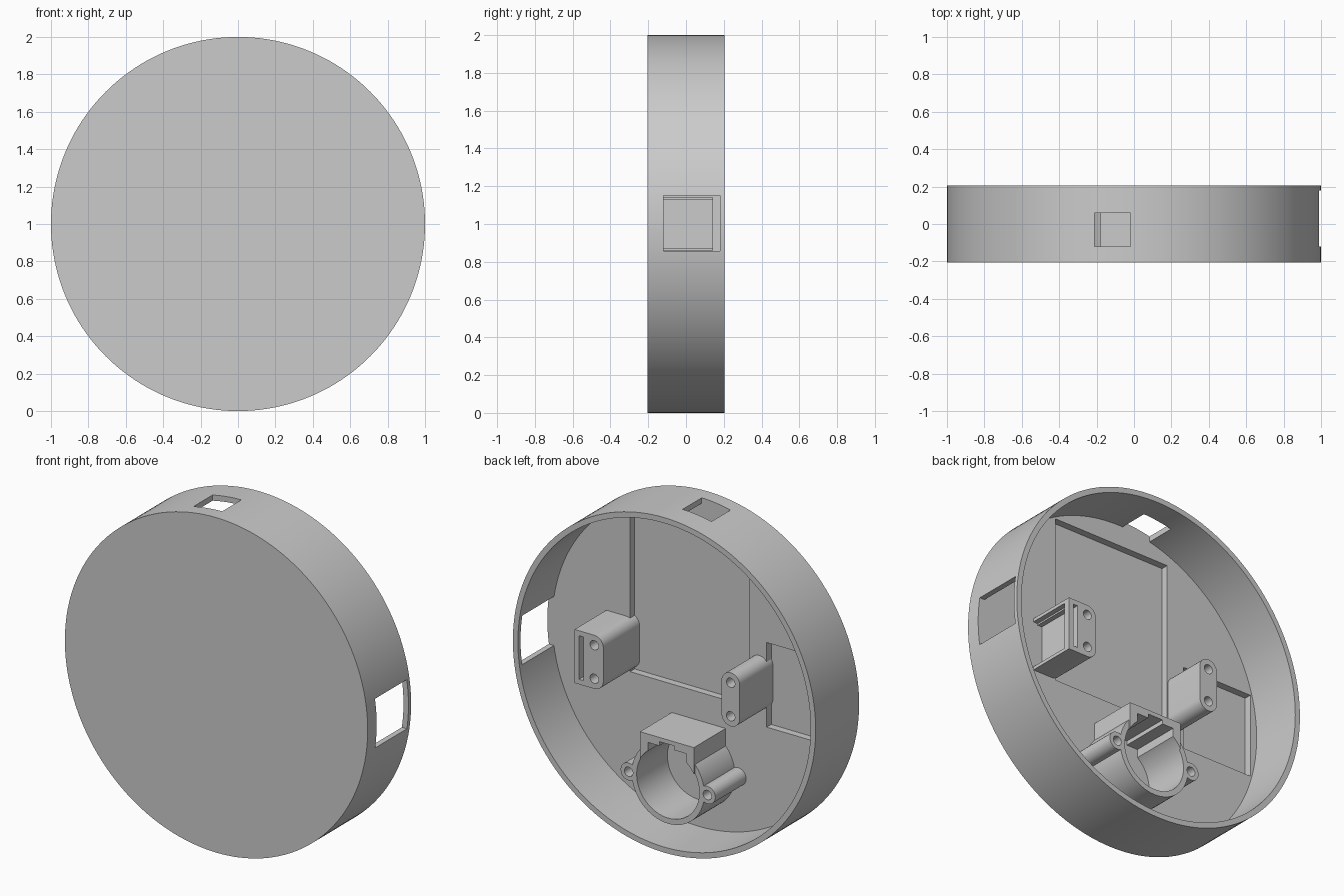
import bpy, bmesh
from math import cos, sin, pi, radians

if "Cube" in bpy.data.objects:
    bpy.data.objects.remove(bpy.data.objects["Cube"])

FLOOR, DEEP, FRONT, BACK = -0.12, -0.163, -0.205, 0.205
TOP = 0.18           # back end of the inner mounts
C = bpy.context


def prism(name, pts, y0, y1):
    """Extrude an x/z outline along y."""
    bm = bmesh.new()
    a = [bm.verts.new((x, y0, z)) for x, z in pts]
    b = [bm.verts.new((x, y1, z)) for x, z in pts]
    n = len(pts)
    bm.faces.new(a)
    bm.faces.new(b[::-1])
    for i in range(n):
        bm.faces.new((a[i], b[i], b[(i + 1) % n], a[(i + 1) % n]))
    bmesh.ops.recalc_face_normals(bm, faces=bm.faces)
    me = bpy.data.meshes.new(name)
    bm.to_mesh(me)
    bm.free()
    ob = bpy.data.objects.new(name, me)
    C.collection.objects.link(ob)
    return ob


def arc(cx, cz, r, a0, a1, n):
    return [(cx + r * cos(radians(a0 + (a1 - a0) * i / n)),
             cz + r * sin(radians(a0 + (a1 - a0) * i / n))) for i in range(n + 1)]


def disc(name, cx, cz, r, y0, y1, n=32):
    return prism(name, arc(cx, cz, r, 0, 360, n)[:-1], y0, y1)


def box(name, x0, x1, y0, y1, z0, z1):
    return prism(name, [(x0, z0), (x1, z0), (x1, z1), (x0, z1)], y0, y1)


def combine(ob, others, op):
    """Apply a boolean with each helper, then drop the helper."""
    for o in others:
        m = ob.modifiers.new("bool", 'BOOLEAN')
        m.operation, m.solver, m.object = op, 'EXACT', o
        C.view_layer.objects.active = ob
        bpy.ops.object.modifier_apply(modifier=m.name)
        bpy.data.objects.remove(o)


def finish(ob):
    bpy.ops.object.select_all(action='DESELECT')
    ob.select_set(True)
    C.view_layer.objects.active = ob
    bpy.ops.object.shade_smooth_by_angle(angle=radians(30))


# Round case: closed front, open back, two floor recesses, two wall openings
case = disc("round_case", 0, 1, 1.0, FRONT, BACK, 160)
combine(case, [
    disc("cavity", 0, 1, 0.967, FLOOR, 0.4, 160),
    box("large_recess", -0.335, 0.454, DEEP, 0, 0.835, 1.842),
    box("small_recess", -0.922, -0.449, DEEP, 0, 0.745, 1.25),
    box("side_window", 0.8, 1.1, FLOOR, TOP, 0.857, 1.15),
    box("top_window", -0.21, -0.02, FLOOR, 0.06, 1.8, 2.1),
], 'DIFFERENCE')
finish(case)


def screw_holes(x):
    return [disc("screw_hole", x, z, 0.028, 0.0, 0.3, 24) for z in (0.9, 1.1)]


# Rounded post with two screw holes
px, r = -0.4, 0.06
post = prism("screw_post", arc(px, 1.1, r, 0, 180, 16) + arc(px, 0.9, r, 180, 360, 16),
             DEEP - 0.01, 0.15)
combine(post, screw_holes(px), 'DIFFERENCE')
finish(post)

# Bracket facing the side window, with a slide-in pocket behind a lip
bx = 0.48
bracket = prism("window_bracket", [(0.61, 0.84), (0.61, 1.16)]
                + arc(bx, 1.1, r, 90, 180, 10) + arc(bx, 0.9, r, 180, 270, 10),
                DEEP + 0.001 - 0.01, TOP)
combine(bracket, [box("pocket", 0.58, 0.7, FLOOR, 0.14, 0.86, 1.14),
                  box("slot", 0.55, 0.58, FLOOR, 0.3, 0.87, 1.13)]
        + screw_holes(bx), 'DIFFERENCE')
finish(bracket)

# Round holder with two screw ears and a box-shaped top
hz = 0.4
holder = disc("round_holder", 0, hz, 0.24, FLOOR - 0.01, TOP - 0.01, 64)
ears = [disc("ear", s * 0.26, hz, 0.053, FLOOR - 0.01, TOP - 0.01, 24) for s in (-1, 1)]
combine(holder, ears + [box("holder_top", -0.178, 0.178, FLOOR - 0.01, TOP, hz, 0.665)], 'UNION')
combine(holder, [disc("bore", 0, hz, 0.207, FLOOR, 0.3, 64),
                 box("channel", -0.125, 0.125, FLOOR, 0.3, hz, 0.615),
                 box("notch", -0.05, 0.05, FLOOR, 0.3, hz, 0.64)]
        + [disc("ear_hole", s * 0.26, hz, 0.028, 0.0, 0.3, 24) for s in (-1, 1)], 'DIFFERENCE')
finish(holder)
